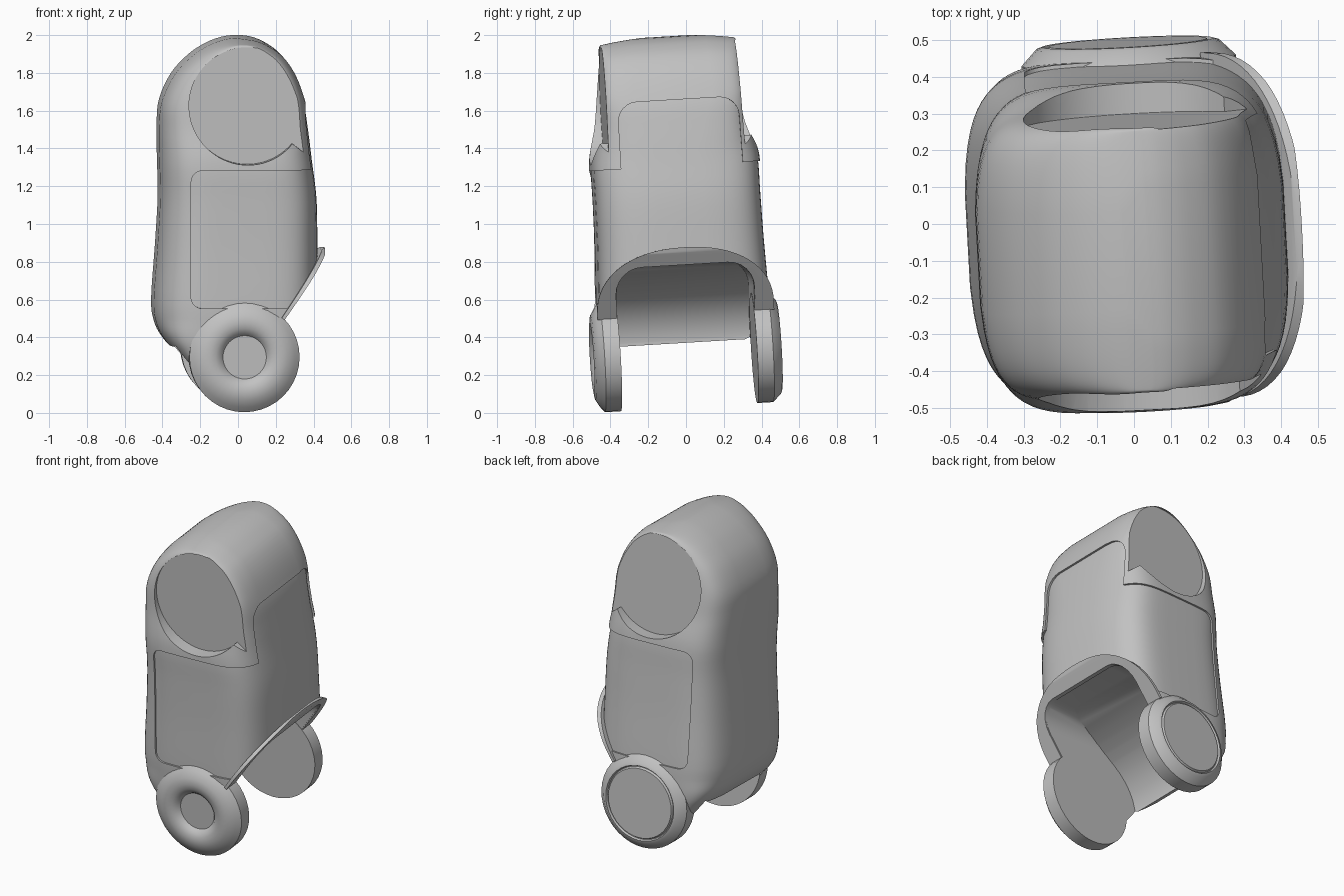
import bpy, bmesh, math
from mathutils import Vector, Matrix

if "Cube" in bpy.data.objects:
    bpy.data.objects.remove(bpy.data.objects["Cube"])

grey = bpy.data.materials.new("plain grey")
grey.use_nodes = True
grey.diffuse_color = (0.54, 0.54, 0.54, 1)
grey.node_tree.nodes["Principled BSDF"].inputs["Base Color"].default_value = (0.54, 0.54, 0.54, 1)


def finish(bm, name):
    bmesh.ops.recalc_face_normals(bm, faces=bm.faces)
    me = bpy.data.meshes.new(name)
    bm.to_mesh(me)
    bm.free()
    me.materials.append(grey)
    ob = bpy.data.objects.new(name, me)
    bpy.context.collection.objects.link(ob)
    return ob


def combine(a, b, op):
    """Boolean b into a and discard b."""
    mod = a.modifiers.new("cut", "BOOLEAN")
    mod.operation, mod.solver, mod.object = op, "EXACT", b
    bpy.ops.object.select_all(action="DESELECT")
    bpy.context.view_layer.objects.active = a
    a.select_set(True)
    bpy.ops.object.modifier_apply(modifier=mod.name)
    bpy.data.objects.remove(b)


def prism(name, pts, axis, lo, hi, radius=0.0, lean=0.0):
    """Extrude a 2D outline along x or y; radius rounds the corners."""
    bm = bmesh.new()
    place = (lambda u, v, d: (d, u, v)) if axis == "x" else (lambda u, v, d: (u, d, v))
    face = bm.faces.new([bm.verts.new(place(u, v, lo)) for u, v in pts])
    if radius:
        bmesh.ops.bevel(bm, geom=bm.verts[:], offset=radius, segments=6,
                        affect="VERTICES", profile=0.5)
    step = Vector(place(0, 0, hi - lo))
    out = bmesh.ops.extrude_face_region(bm, geom=bm.faces[:])
    for v in [g for g in out["geom"] if isinstance(g, bmesh.types.BMVert)]:
        v.co += step
    for v in bm.verts:
        v.co.y += lean * (v.co.z - 1.4)
    return finish(bm, name)


# Pod sections: height, left x, right x, half depth
SECTIONS = [Vector(s) for s in (
    (0.20, -0.24, 0.42, 0.42), (0.32, -0.34, 0.425, 0.44), (0.40, -0.405, 0.425, 0.455),
    (0.48, -0.443, 0.425, 0.46), (0.60, -0.458, 0.425, 0.462), (0.90, -0.438, 0.425, 0.452),
    (1.15, -0.425, 0.42, 0.448), (1.35, -0.43, 0.395, 0.445), (1.52, -0.433, 0.374, 0.408),
    (1.66, -0.42, 0.352, 0.39), (1.80, -0.355, 0.302, 0.378), (1.90, -0.262, 0.235, 0.37),
    (1.96, -0.17, 0.155, 0.365), (1.99, -0.09, 0.085, 0.36), (2.00, -0.03, 0.03, 0.355))]


def rows(steps=4):
    """Smooth the section list with a spline."""
    n = len(SECTIONS)
    for i in range(n - 1):
        a, b, c, d = (SECTIONS[min(max(i + k, 0), n - 1)] for k in (-1, 0, 1, 2))
        for s in range(steps):
            t = s / steps
            yield b + ((c - a) * t + (2 * a - 5 * b + 4 * c - d) * t * t
                       + (3 * b - a - 3 * c + d) * t ** 3) / 2
    yield SECTIONS[-1]


def clamp(v):
    return min(max(v, 0), 1)


def pod(name, inset=0.0, drop=0.0, top=3.0):
    """Loft squarish rings with bulging ends upward."""
    bm = bmesh.new()
    rings = []
    for z, left, right, depth in rows():
        if z > top:
            break
        cx, hx, hy = (left + right) / 2, (right - left) / 2 - inset, depth - inset
        ring = []
        for k in range(64):
            a = math.tau * (k + 0.5) / 64
            # corners get crisper low down and beside the round recesses
            crisp = 0.22 * clamp((z - 1.4) / 0.3) * (1 if math.cos(a) > 0 else 0.4)
            e = 0.42 - crisp - 0.2 * clamp((0.52 - z) / 0.2)
            u, w = (math.copysign(abs(v) ** e, v) for v in (math.cos(a), math.sin(a)))
            crown = 0.03 * w * w * max(0, (z - 1.5) / 0.5)
            ring.append(bm.verts.new((cx + hx * u * (1 - 0.09 * w * w), hy * w, z - crown - drop)))
        rings.append(ring)
    for r, s in zip(rings, rings[1:]):
        for k in range(64):
            j = (k + 1) % 64
            bm.faces.new((r[k], r[j], s[j], s[k]))
    for r in (rings[0], rings[-1]):
        for k in range(-16, 15):
            bm.faces.new((r[k], r[k + 1], r[30 - k], r[31 - k]))
    return finish(bm, name)


# Shell with a slightly sunken wrap-around panel
shell = pod("pod_shell")
combine(shell, prism("side_panel_cut", [(-0.275, 0.58), (0.9, 0.58), (0.9, 1.31), (-0.275, 1.31)],
                     "y", -0.7, 0.7, 0.06), "DIFFERENCE")
combine(shell, prism("end_panel_cut", [(-0.31, 0.58), (0.35, 0.58), (0.34, 1.66), (-0.3, 1.66)],
                     "x", 0.15, 0.7, 0.1), "DIFFERENCE")
combine(shell, pod("panel_core", 0.01, 0.01, 1.75), "UNION")

# Round flat recesses on both sides, open toward the end panel
disc = [(0.025 + 0.31 * math.cos(math.radians(a)), 1.65 + 0.31 * math.sin(math.radians(a)))
        for a in range(15, 321, 5)] + [(0.38, 1.36), (0.7, 1.34), (0.7, 1.73)]
for side in (-1, 1):
    lo, hi = sorted((side * 0.362, side * 0.8))
    combine(shell, prism("recess_cut", disc, "y", lo, hi, lean=-side * 0.015), "DIFFERENCE")

# Hollow with a curved ceiling, and the sloped open underside
ceiling = [(0.4 - 0.76 * math.sin(a), 0.3 + 0.5 * math.cos(a) ** 0.8)
           for a in (math.pi / 2 * k / 14 for k in range(14))]
hollow = prism("hollow", [(-0.355, 0), (0.6, 0), (0.6, 0.8)] + ceiling, "y", -0.6, 0.6)
combine(hollow, prism("hollow_arch", [(-0.365, -0.3), (0.365, -0.3), (0.365, 0.79), (-0.365, 0.79)],
                      "x", -0.7, 0.7, 0.14), "INTERSECT")
combine(shell, hollow, "DIFFERENCE")
combine(shell, prism("underside_cut", [(0.7, 1.21), (0.44, 0.85), (0.2, 0.5), (0.05, 0.3), (-0.2, 0.22),
                     (-0.27, 0.23), (-0.42, 0.36), (-0.7, 0.5), (-0.7, 0), (0.7, 0)],
                     "y", -0.8, 0.8), "DIFFERENCE")
combine(shell, prism("wheel_gap_cut", [(-0.363, 0), (0.363, 0), (0.363, 0.37), (-0.363, 0.37)],
                     "x", -0.8, 0.8, 0.03), "DIFFERENCE")

# Thin lip arching over the opening
lip = prism("opening_lip", [(0.205, 0.53), (0.22, 0.52), (0.385, 0.755), (0.447, 0.85), (0.456, 0.88),
            (0.435, 0.87)], "y", -0.6, 0.6)
arch = []
for k in range(33):
    a = math.pi * k / 32
    arch.append((0.47 * math.copysign(abs(math.cos(a)) ** 0.9, math.cos(a)), 0.55 + 0.328 * math.sin(a) ** 0.9))
combine(lip, prism("lip_outline", arch + [(-0.47, 0.4), (0.47, 0.4)], "x", 0, 0.7), "INTERSECT")
combine(lip, prism("lip_hole", [(-0.368, 0.2), (0.368, 0.2), (0.368, 0.785), (-0.368, 0.785)],
                   "x", 0, 0.8, 0.14), "DIFFERENCE")


def wheel(name, profile, side):
    """Spin a (radius, outward offset) profile about the axle."""
    bm = bmesh.new()
    vs = [bm.verts.new((r, side * (0.362 + h), 0)) for r, h in profile]
    es = [bm.edges.new(p) for p in zip(vs, vs[1:])]
    bmesh.ops.spin(bm, geom=vs + es, cent=(0, 0, 0), axis=(0, 1, 0), angle=math.tau,
                   steps=40, use_duplicate=False)
    bmesh.ops.remove_doubles(bm, verts=bm.verts, dist=0.0005)
    bmesh.ops.translate(bm, vec=(0.01, 0, 0.322), verts=bm.verts)
    return finish(bm, name)


front = wheel("front_wheel", [(0, 0), (0.292, 0), (0.292, 0.085), (0.265, 0.108), (0.225, 0.132), (0.185, 0.138),
              (0.155, 0.133), (0.13, 0.12), (0.115, 0.1), (0, 0.1)], -1)
back = wheel("back_wheel", [(0, 0), (0.292, 0), (0.292, 0.085), (0.25, 0.128), (0.232, 0.134), (0.226, 0.122),
             (0.222, 0.122), (0.215, 0.134), (0, 0.134)], 1)

# Slight lean and turn of the whole model
pose = (Matrix.Rotation(0.055, 4, "Z") @ Matrix.Translation((0, 0, 0.3))
        @ Matrix.Rotation(0.06, 4, "X") @ Matrix.Translation((0, 0, -0.3)))
for ob in (shell, lip, front, back):
    ob.data.transform(pose)
    bpy.ops.object.select_all(action="DESELECT")
    bpy.context.view_layer.objects.active = ob
    ob.select_set(True)
    bpy.ops.object.shade_smooth_by_angle(angle=math.radians(32))
